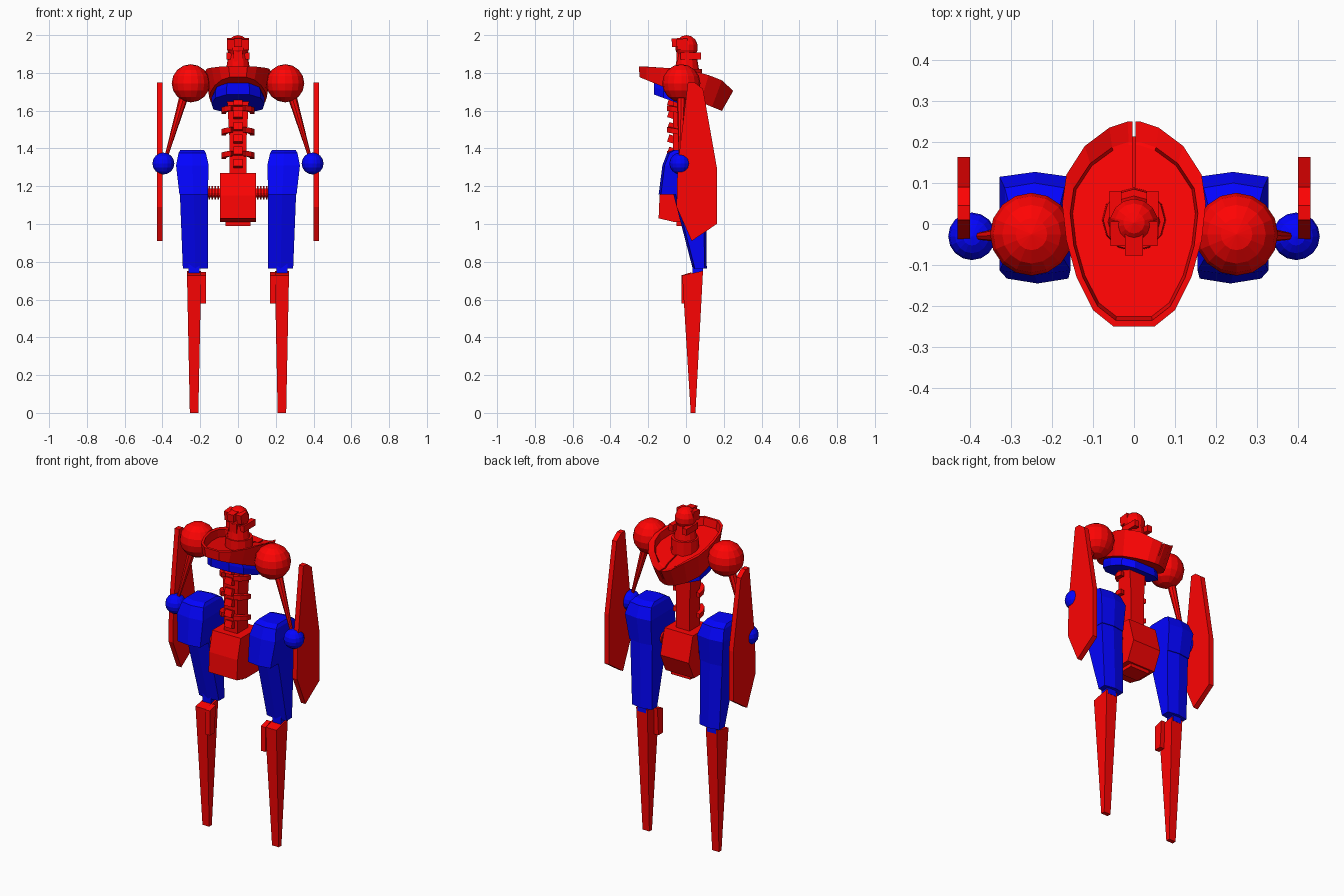
import bpy, bmesh, math
from mathutils import Vector, Matrix

if "Cube" in bpy.data.objects:
    bpy.data.objects.remove(bpy.data.objects["Cube"])


def material(name, rgb):
    m = bpy.data.materials.new(name)
    m.diffuse_color = (*rgb, 1)
    m.use_nodes = True
    m.node_tree.nodes["Principled BSDF"].inputs["Base Color"].default_value = m.diffuse_color
    return m


RED = material("red", (1, 0.001, 0.001))
BLUE = material("blue", (0.001, 0.001, 1))


def finish(name, bm, mat):
    bmesh.ops.recalc_face_normals(bm, faces=bm.faces)
    me = bpy.data.meshes.new(name)
    bm.to_mesh(me)
    bm.free()
    me.materials.append(mat)
    ob = bpy.data.objects.new(name, me)
    bpy.context.collection.objects.link(ob)
    return ob


def loft(name, rings, mat):
    """Skin a stack of equal-length rings and cap both ends."""
    bm = bmesh.new()
    vs = [[bm.verts.new(p) for p in r] for r in rings]
    n = len(vs[0])
    for a, b in zip(vs, vs[1:]):
        for i in range(n):
            j = (i + 1) % n
            bm.faces.new((a[i], a[j], b[j], b[i]))
    bm.faces.new(vs[0])
    bm.faces.new(vs[-1])
    return finish(name, bm, mat)


def box(name, x, y, z, mat, tilt=0):
    rings = [[(a, b, c) for a, b in ((x[0], y[0]), (x[1], y[0]), (x[1], y[1]), (x[0], y[1]))] for c in z]
    ob = loft(name, rings, mat)
    if tilt:
        c = Vector(((x[0] + x[1]) / 2, (y[0] + y[1]) / 2, (z[0] + z[1]) / 2))
        ob.data.transform(Matrix.Translation(c) @ Matrix.Rotation(tilt, 4, 'X') @ Matrix.Translation(-c))
    return ob


def sphere(name, c, r, mat, seg=16, scale_z=1):
    bm = bmesh.new()
    bmesh.ops.create_uvsphere(bm, u_segments=seg, v_segments=seg // 2, radius=r)
    bmesh.ops.transform(bm, matrix=Matrix.Translation(c) @ Matrix.Diagonal((1, 1, scale_z, 1)), verts=bm.verts)
    return finish(name, bm, mat)


def cone(name, a, b, r1, r2, mat, seg=12):
    a, b = Vector(a), Vector(b)
    bm = bmesh.new()
    bmesh.ops.create_cone(bm, cap_ends=True, segments=seg, radius1=r1, radius2=r2, depth=(b - a).length)
    rot = (b - a).to_track_quat('Z', 'Y').to_matrix().to_4x4()
    bmesh.ops.transform(bm, matrix=Matrix.Translation((a + b) / 2) @ rot, verts=bm.verts)
    return finish(name, bm, mat)


def six(s, x0, x1, y0, y1, z, c=0.012):
    """Six-sided section with a slight ridge front and back."""
    m = (x0 + x1) / 2
    return [(s * x, y, z) for x, y in ((x0, y0 + c), (m, y0), (x1, y0 + c),
                                       (x1, y1 - c), (m, y1), (x0, y1 - c))]


# Collar: hollow egg-shaped bowl that bends down toward the back
half = [(0.05, -0.25), (0.10, -0.21), (0.14, -0.13), (0.165, -0.04), (0.175, 0.05),
        (0.165, 0.12), (0.12, 0.19), (0.06, 0.235), (0.015, 0.25)]
egg = half + [(-x, y) for x, y in reversed(half)]


def rim_z(y):
    pts = [(-0.25, 1.835), (0.0, 1.82), (0.08, 1.80), (0.18, 1.77), (0.25, 1.705)]
    for (a, za), (b, zb) in zip(pts, pts[1:]):
        if y <= b:
            return za + (zb - za) * (y - a) / (b - a)
    return pts[-1][1]


def under_z(y):
    return 1.777 - 0.41 * (y + 0.245)


def under(x, y):
    v = -0.245 + (y + 0.25) * 0.87
    return (x * 0.87, v, under_z(v))


def inner(x, y, k=1):
    return (x * 0.89 * k, (-0.235 + (y + 0.25) * 0.87) * k)


floor = [inner(x, y, 0.96) for x, y in egg]
collar = loft("collar", [
    [under(x, y) for x, y in egg],
    [(x, y, rim_z(y)) for x, y in egg],
    [(*inner(x, y), rim_z(y)) for x, y in egg],
    [(x, y, max(under_z(y) + 0.02, rim_z(y) - 0.05)) for x, y in floor]], RED)
slit = box("slit_cutter", (-0.004, 0.004), (0.09, 0.3), (1.64, 1.9), RED)
slit.hide_render = slit.hide_viewport = True
mod = collar.modifiers.new("slit", 'BOOLEAN')
mod.operation, mod.object, mod.solver = 'DIFFERENCE', slit, 'EXACT'

# Chest underside, kept below the collar floor
plan = [(0.06, -0.17), (0.12, -0.12), (0.14, -0.03), (0.13, 0.05), (0.07, 0.09)]
plan += [(-x, y) for x, y in reversed(plan)]
loft("chest", [[(x, y, 1.635 - 0.36 * (y + 0.03)) for x, y in plan],
               [(x, y, under_z(y) - 0.02) for x, y in plan],
               [(x * 0.9, y, under_z(y) + 0.01) for x, y in plan]], BLUE)

# Neck and head
cone("neck_base", (0, 0.01, 1.70), (0, 0.01, 1.82), 0.08, 0.075, RED)
cone("neck", (0, 0.005, 1.81), (0, 0.005, 1.9), 0.065, 0.05, RED)
sphere("cranium", (0, 0.003, 1.935), 0.06, RED, 14, 1.08)
for s in (-1, 1):
    box("brow", (s * 0.022, s * 0.057), (-0.05, 0.01), (1.925, 1.98), RED, 0.12)
    box("cheek", (s * 0.03, s * 0.06), (-0.03, 0.08), (1.87, 1.908), RED)
box("face", (-0.024, 0.024), (-0.05, 0.02), (1.86, 1.97), RED)
box("visor", (-0.022, 0.022), (-0.075, 0.02), (1.94, 1.985), RED, 0.08)

# Spine with vertebrae and curled ribs
loft("spine", [[(x, y, z) for x, y in ((-w, -0.07), (w, -0.07), (w, 0.03), (-w, 0.03))]
               for w, z in ((0.045, 1.22), (0.045, 1.45), (0.06, 1.69))], RED)
for i in range(6):
    z = 1.30 + 0.065 * i
    box("vertebra", (-0.024, 0.024), (-0.095, -0.06), (z, z + 0.04), RED, -0.3)
for z in (1.36, 1.485, 1.60):
    for s in (-1, 1):
        arc = [math.radians(a) for a in (-10, 15, 40, 65)]
        loft("rib", [[(s * r * math.cos(a), -0.02 - r * math.sin(a), z + h + 0.015 * math.sin(a))
                      for r, h in ((0.065, -0.014), (0.09, -0.014), (0.09, 0.014), (0.065, 0.014))]
                     for a in arc], RED)

# Pelvis
side = [(-0.11, 1.27), (0.07, 1.27), (0.11, 1.12), (0.06, 1.01), (-0.06, 1.01), (-0.145, 1.03), (-0.14, 1.15)]
loft("pelvis", [[(x, y, z) for y, z in side] for x in (-0.095, 0.095)], RED)
box("pelvis_keel", (-0.065, 0.065), (-0.05, 0.05), (0.99, 1.1), RED)

blade = [(0.01, 1.75), (0.045, 1.75), (0.09, 1.715), (0.163, 1.30), (0.163, 1.0),
         (0.03, 0.91), (-0.05, 1.09), (-0.045, 1.30)]

for s, tag in ((-1, "left_"), (1, "right_")):
    # Arm
    sphere(tag + "shoulder", (s * 0.25, -0.025, 1.745), 0.101, RED)
    cone(tag + "arm", (s * 0.285, -0.025, 1.68), (s * 0.385, -0.03, 1.34), 0.024, 0.008, RED, 8)
    sphere(tag + "hand_ball", (s * 0.395, -0.03, 1.32), 0.058, BLUE)
    loft(tag + "blade", [[(s * x, y, z) for y, z in blade] for x in (0.40, 0.43)], RED)

    # Ribbed hip axle
    cone(tag + "hip_axle", (s * 0.08, -0.01, 1.165), (s * 0.18, -0.01, 1.165), 0.024, 0.024, RED)
    for i in range(4):
        x = 0.1 + 0.016 * i
        cone(tag + "axle_ring", (s * x, -0.01, 1.165), (s * (x + 0.009), -0.01, 1.165), 0.035, 0.035, RED)

    # Leg
    loft(tag + "hip_block", [six(s, 0.16, 0.31, -0.145, 0.11, 1.155),
                             six(s, 0.155, 0.328, -0.125, 0.127, 1.31),
                             six(s, 0.17, 0.315, -0.10, 0.10, 1.375),
                             six(s, 0.18, 0.305, -0.07, 0.06, 1.392)], BLUE)
    loft(tag + "thigh", [six(s, 0.16, 0.308, -0.07, 0.105, 1.17),
                         six(s, 0.16, 0.292, 0.035, 0.11, 0.765)], BLUE)
    box(tag + "knee", (s * 0.205, s * 0.262), (0.035, 0.09), (0.73, 0.8), BLUE)
    loft(tag + "shin", [[(s * 0.195, -0.02, 0.728), (s * 0.27, -0.02, 0.728),
                         (s * 0.27, 0.09, 0.752), (s * 0.195, 0.09, 0.752)],
                        [(s * 0.21, 0.025, 0), (s * 0.255, 0.025, 0),
                         (s * 0.255, 0.05, 0), (s * 0.21, 0.05, 0)]], RED)
    loft(tag + "shin_guard", [[(s * x, y, z) for y, z in ((-0.025, 0.728), (0.03, 0.745), (0.02, 0.58), (-0.025, 0.58))]
                              for x in (0.17, 0.2)], RED)
